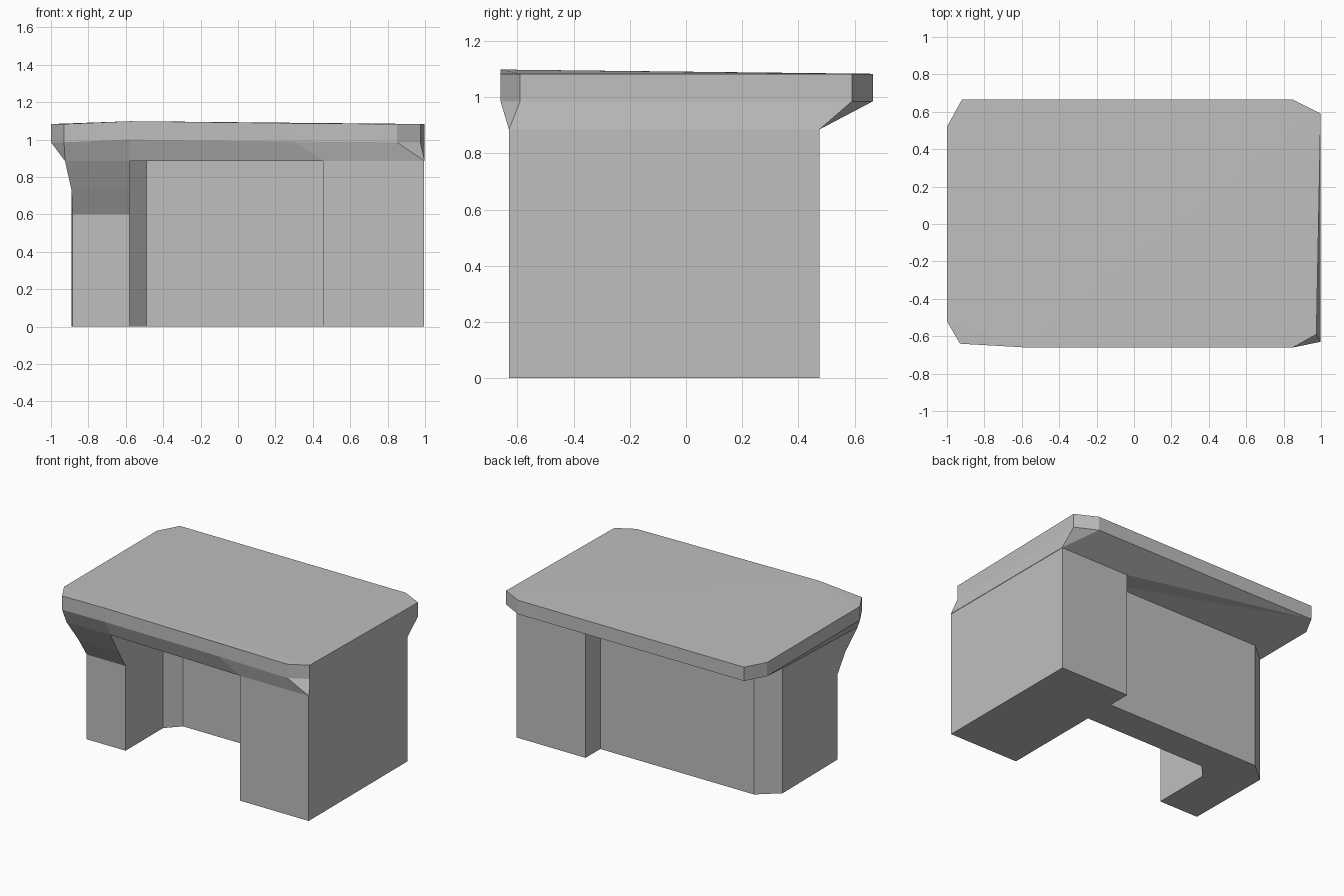
import bpy, bmesh

cube = bpy.data.objects.get("Cube")
if cube:
    bpy.data.objects.remove(cube, do_unlink=True)

grey = bpy.data.materials.new("plain grey")
grey.use_nodes = True
grey.diffuse_color = (0.52, 0.52, 0.52, 1)
grey.node_tree.nodes["Principled BSDF"].inputs["Base Color"].default_value = (0.52, 0.52, 0.52, 1)

APRON = 0.885   # height where the supports meet the top


def finish(name, bm):
    bmesh.ops.recalc_face_normals(bm, faces=bm.faces)
    mesh = bpy.data.meshes.new(name)
    bm.to_mesh(mesh)
    bm.free()
    mesh.materials.append(grey)
    obj = bpy.data.objects.new(name, mesh)
    bpy.context.collection.objects.link(obj)
    return obj


def loft(name, sections):
    """Closed solid through matching outlines, each given as (height, points)."""
    bm = bmesh.new()
    rings = [[bm.verts.new((x, y, z)) for x, y in pts] for z, pts in sections]
    n = len(rings[0])
    for low, high in zip(rings, rings[1:]):
        for i in range(n):
            j = (i + 1) % n
            bm.faces.new((low[i], low[j], high[j], high[i]))
    bm.faces.new(rings[0])
    bm.faces.new(rings[-1])
    return finish(name, bm)


# Wide drawer pedestal
block = [(0.455, -0.63), (0.995, -0.63), (0.995, 0.475), (0.455, 0.475)]
loft("pedestal", [(0, block), (APRON, block)])


# Back panel and flared leg share one L-shaped outline
def support(left, front):
    return [(left, front), (-0.58, front), (-0.58, -0.01), (-0.49, 0.085),
            (0.455, 0.085), (0.455, 0.31), (-0.75, 0.31), (-0.89, 0.19)]


loft("back_panel_and_leg", [(0, support(-0.885, -0.43)), (0.6, support(-0.885, -0.43)),
                            (0.73, support(-0.89, -0.51)), (APRON, support(-0.925, -0.6))])

# Desk top: rim outline (x, y, rise)
rim = [(0.975, -0.59, 0), (0.998, 0.59, 0), (0.85, 0.665, 0), (-0.92, 0.665, 0),
       (-1, 0.52, 0), (-1, -0.52, 0), (-0.93, -0.64, 0), (-0.58, -0.66, 0.015),
       (0.3, -0.65, 0.004), (0.85, -0.66, 0)]
# Underside outline where the bevel meets the supports
under = [(0.998, -0.63), (0.998, 0.475), (0.455, 0.475), (0.455, 0.31), (-0.75, 0.31),
         (-0.89, 0.19), (-0.925, -0.6), (-0.58, -0.6), (0.455, -0.63)]
# Walk round both outlines together: (rim index, underside index)
pairs = [(0, 0), (1, 1), (2, 1), (2, 2), (3, 2), (3, 3), (3, 4), (4, 5),
         (5, 6), (6, 6), (7, 7), (8, 8), (9, 0)]

bm = bmesh.new()
top = [bm.verts.new((x, y, 1.083 + r)) for x, y, r in rim]
mid = [bm.verts.new((x, y, 0.985 + r)) for x, y, r in rim]
low = [bm.verts.new((x, y, APRON)) for x, y in under]
for i in range(len(rim)):
    j = (i + 1) % len(rim)
    bm.faces.new((mid[i], mid[j], top[j], top[i]))
    if 7 not in (i, j):                       # fan from the raised front point
        bm.faces.new((top[7], top[i], top[j]))
for (a, b), (c, d) in zip(pairs, pairs[1:] + pairs[:1]):
    corners = list(dict.fromkeys((low[b], low[d], mid[c], mid[a])))
    bm.faces.new(corners)
bm.faces.new(low)
finish("desk_top", bm)
